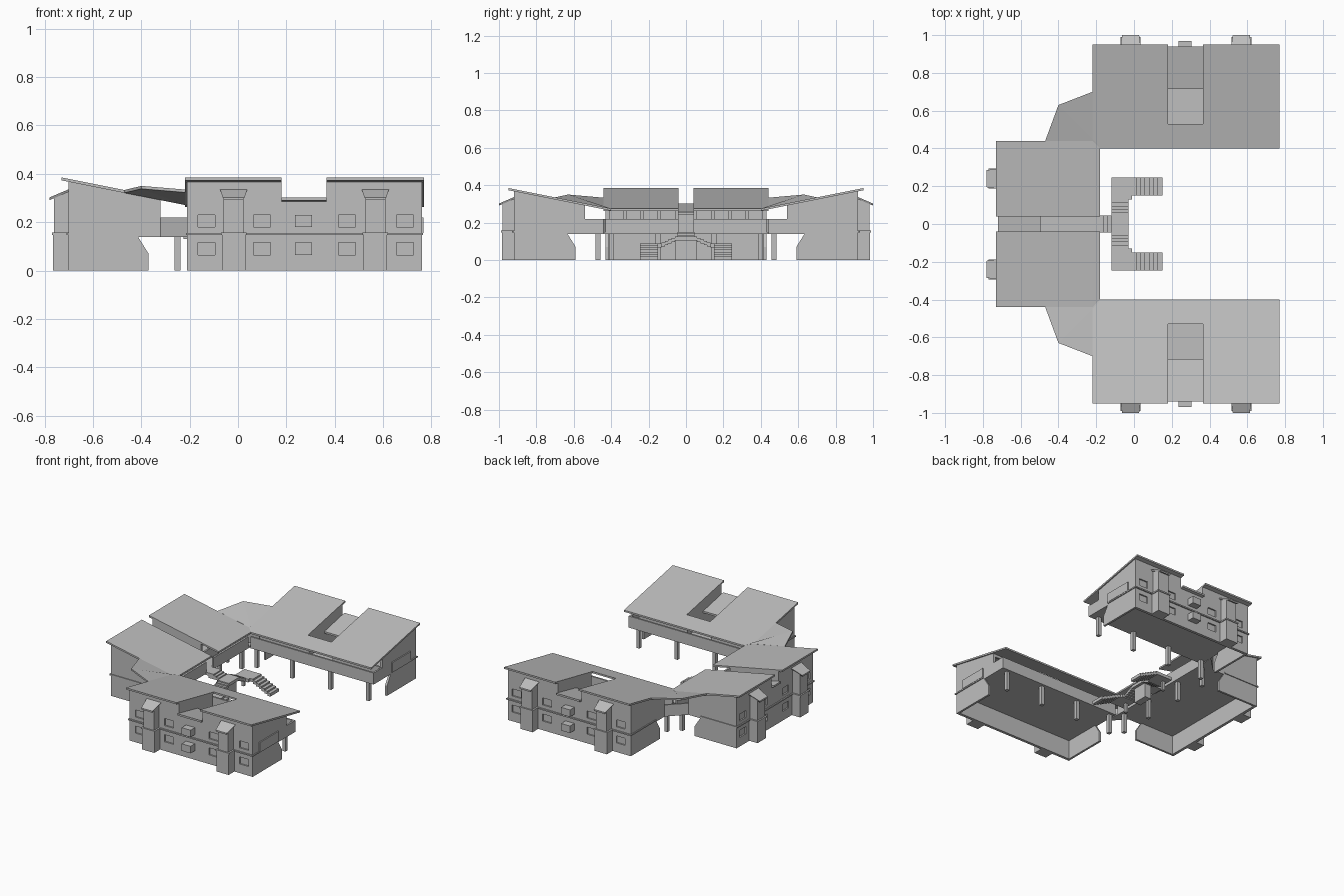
import bpy, bmesh
from mathutils import Vector

if "Cube" in bpy.data.objects:
    bpy.data.objects.remove(bpy.data.objects["Cube"], do_unlink=True)

GREY = (0.52, 0.52, 0.52, 1)
mat = bpy.data.materials.new("plain grey")
mat.use_nodes = True
mat.diffuse_color = GREY
mat.node_tree.nodes["Principled BSDF"].inputs["Base Color"].default_value = GREY

# Local frames: u runs along a wing, v points outward from the courtyard
FRAMES = {
    "front": lambda u, v, z: Vector((u, -v, z)),
    "rear": lambda u, v, z: Vector((u, v, z)),
    "middle": lambda u, v, z: Vector((0.22 - v, u, z)),
    "world": lambda u, v, z: Vector((u, v, z)),
}


def finish(name, bm):
    bmesh.ops.recalc_face_normals(bm, faces=bm.faces)
    mesh = bpy.data.meshes.new(name)
    bm.to_mesh(mesh)
    bm.free()
    mesh.materials.append(mat)
    ob = bpy.data.objects.new(name, mesh)
    bpy.context.collection.objects.link(ob)
    return ob


def loft(bm, ring_a, ring_b):
    """Close two matching rings of points into a solid."""
    a = [bm.verts.new(p) for p in ring_a]
    b = [bm.verts.new(p) for p in ring_b]
    bm.faces.new(a)
    bm.faces.new(b[::-1])
    for i in range(len(a)):
        j = (i + 1) % len(a)
        bm.faces.new((a[i], b[i], b[j], a[j]))


def section(bm, f, pts, u0, u1):
    """Extrude a (v, z) section along u."""
    loft(bm, [f(u0, v, z) for v, z in pts], [f(u1, v, z) for v, z in pts])


def box(bm, f, u0, u1, v0, v1, z0, z1):
    section(bm, f, [(v0, z0), (v1, z0), (v1, z1), (v0, z1)], u0, u1)


def part(name, build):
    bm = bmesh.new()
    build(bm)
    return finish(name, bm)


FLOOR, RAIL, SKIN = 0.15, 0.22, 0.012
OUT, ROOM, EDGE = 0.92, 0.54, 0.44


def roof_z(v):
    return 0.385 - 0.2 * (0.95 - v)


def under(v):
    return roof_z(v) - SKIN


def slab(bm, f, u0, u1, v0, v1):
    section(bm, f, [(v0, roof_z(v0)), (v1, roof_z(v1)), (v1, under(v1)), (v0, under(v0))], u0, u1)


def wing(tag, u0, u1, n0, n1, notch_in, bays, windows, columns, end_rail, over):
    f = FRAMES[tag]
    blocks = ((u0, n0), (n1, u1))

    # Sloping roofs either side of the notch, and the sunken roof inside it
    def roofs(bm):
        slab(bm, f, u0 - over, n0, 0.40, 0.95)
        slab(bm, f, n1, u1 + over, 0.40, 0.95)
        if notch_in > 0.41:
            slab(bm, f, n0, n1, 0.40, notch_in)
    part(tag + "_roof", roofs)
    part(tag + "_sunken_roof", lambda bm: section(
        bm, f, [(0.94, 0.303), (0.94, 0.290), (0.715, 0.243), (0.715, 0.256)], n0, n1))

    # Outer wall with recessed windows
    def wall(bm):
        for a, b in blocks:
            section(bm, f, [(OUT, 0), (OUT, under(OUT)), (0.90, under(0.90)), (0.90, 0)], a, b)
        box(bm, f, n0, n1, 0.90, OUT, 0, 0.288)
    outer = part(tag + "_outer_wall", wall)

    def holes(bm):
        for c in windows:
            for z in (0.065, 0.18):
                box(bm, f, c - 0.035, c + 0.035, OUT - 0.01, OUT + 0.05, z, z + 0.05)
    cutter = part("window_cutter", holes)
    mod = outer.modifiers.new("windows", "BOOLEAN")
    mod.object = cutter
    mod.solver = "EXACT"
    bpy.context.view_layer.objects.active = outer
    bpy.ops.object.modifier_apply(modifier=mod.name)
    bpy.data.objects.remove(cutter, do_unlink=True)

    # End walls with a sloped foot, and the walls flanking the notch
    def ends(bm):
        pts = [(OUT, 0), (OUT, under(OUT)), (ROOM, under(ROOM)), (ROOM, FLOOR),
               (0.64, FLOOR), (0.59, 0.07), (0.59, 0)]
        section(bm, f, pts, u0, u0 + 0.015)
        section(bm, f, pts, u1 - 0.015, u1)
        upper = [(OUT, FLOOR), (OUT, under(OUT)), (ROOM, under(ROOM)), (ROOM, FLOOR)]
        section(bm, f, upper, n0 - 0.012, n0)
        section(bm, f, upper, n1, n1 + 0.012)
    part(tag + "_cross_walls", ends)

    # Upper floor and gallery
    part(tag + "_floor", lambda bm: box(bm, f, u0, u1, EDGE, 0.91, FLOOR - 0.012, FLOOR))

    # Gallery side wall: sill, piers and header leaving a strip of openings
    def room_wall(bm):
        for a, b in blocks:
            box(bm, f, a, b, ROOM, ROOM + 0.012, FLOOR, RAIL)
            box(bm, f, a, b, ROOM, ROOM + 0.012, 0.272, under(ROOM))
            count = max(3, round((b - a) / 0.09))
            for i in range(count + 1):
                c = a + 0.01 + (b - a - 0.02) * i / count
                box(bm, f, c - 0.01, c + 0.01, ROOM, ROOM + 0.012, RAIL, 0.272)
    part(tag + "_room_wall", room_wall)

    # Gallery parapet
    def parapet(bm):
        spans = blocks if tag == "middle" else ((u0, u1),)
        for a, b in spans:
            box(bm, f, a, b, EDGE, EDGE + SKIN, FLOOR - 0.012, RAIL)
        if end_rail:
            box(bm, f, u1 - SKIN, u1, EDGE, ROOM, FLOOR - 0.012, RAIL)
    part(tag + "_parapet", parapet)

    # Columns under the gallery
    def posts(bm):
        for c in columns:
            box(bm, f, c - 0.0125, c + 0.0125, 0.458, 0.483, 0, FLOOR - 0.006)
    part(tag + "_columns", posts)

    # Projecting band at floor level
    def band(bm):
        box(bm, f, u0 - 0.006, u1 + 0.006, OUT - 0.005, OUT + 0.009, 0.147, 0.156)
        for a in (u0 - 0.006, u1 - 0.005):
            box(bm, f, a, a + 0.011, 0.64, OUT, 0.147, 0.156)
    part(tag + "_band", band)

    # Projecting bays with flared sloping caps
    def bay(bm):
        for c in bays:
            box(bm, f, c - 0.048, c + 0.048, 0.91, 0.985, 0, FLOOR)
            box(bm, f, c - 0.053, c + 0.053, 0.91, 0.990, 0.147, 0.157)
            section(bm, f, [(0.91, FLOOR), (0.98, FLOOR), (0.98, 0.305), (0.91, 0.328)],
                    c - 0.041, c + 0.041)
            cap = [(-0.057, 0.918, 0.337), (0.057, 0.918, 0.337), (0.045, 1.0, 0.302), (-0.045, 1.0, 0.302)]
            loft(bm, [f(c + u, v, z) for u, v, z in cap],
                 [f(c + u * 0.9, v, z - 0.011) for u, v, z in cap])
    part(tag + "_bays", bay)


side = dict(u0=-0.21, u1=0.76, n0=0.18, n1=0.365, notch_in=0.53, bays=(-0.018, 0.568),
            windows=(-0.13, 0.1, 0.27, 0.45, 0.69), columns=(-0.18, 0.1, 0.4, 0.7),
            end_rail=True, over=0.009)
wing("front", **side)
wing("rear", **side)
wing("middle", u0=-0.43, u1=0.43, n0=-0.04, n1=0.04, notch_in=0.40, bays=(-0.24, 0.24),
     windows=(-0.36, -0.12, 0.12, 0.36), columns=(-0.4, -0.15, 0.15, 0.4), end_rail=False, over=0.01)

W = FRAMES["world"]
for tag, s in (("front", -1), ("rear", 1)):
    # Hipped corner roof joining the wings
    def corner(bm):
        ring = [(-0.17, 0.40, 0.275), (-0.219, 0.44, 0.283), (-0.219, 0.70, 0.335),
                (-0.40, 0.63, 0.35), (-0.47, 0.44, 0.333), (-0.22, 0.44, 0.284)]
        top = [bm.verts.new((x, y * s, z)) for x, y, z in ring]
        low = [bm.verts.new((x, y * s, z - SKIN)) for x, y, z in ring]
        for r in (top, low):
            bm.faces.new((r[0], r[1], r[2], r[3]))
            bm.faces.new((r[0], r[3], r[4], r[5]))
        for i in range(6):
            j = (i + 1) % 6
            bm.faces.new((top[i], low[i], low[j], top[j]))
    part(tag + "_corner_roof", corner)

    # Corner walkway and its slanting outer parapet
    def walkway(bm):
        pts = [(-0.22, 0.43), (-0.21, 0.54), (-0.32, 0.43)]
        loft(bm, [W(x, y * s, FLOOR) for x, y in pts], [W(x, y * s, FLOOR - SKIN) for x, y in pts])
        rail = [(-0.21, 0.54), (-0.32, 0.43), (-0.312, 0.422), (-0.202, 0.532)]
        loft(bm, [W(x, y * s, RAIL) for x, y in rail], [W(x, y * s, FLOOR - SKIN) for x, y in rail])
    part(tag + "_corner_walkway", walkway)

    # Name plate on the gable end
    part(tag + "_end_plate", lambda bm: box(
        bm, W, 0.76, 0.768, *sorted((0.64 * s, 0.85 * s)), 0.155, RAIL))

    # Split stair: upper flight along y, landing, lower flight along x
    def stairs(bm):
        def tread(x0, x1, y0, y1, z):
            box(bm, W, x0, x1, y0 * s, y1 * s, z - 0.022, z)
        for i in range(4):
            y = 0.06 + 0.0175 * i
            tread(-0.12, -0.03, y, y + 0.0175, 0.118 - 0.008 * i)
        tread(-0.12, -0.01, 0.13, 0.245, 0.088)
        for i in range(7):
            x = -0.01 + 0.0229 * i
            tread(x, x + 0.0229, 0.15, 0.245, 0.078 - 0.011 * i + 0.01)
        box(bm, W, -0.10, -0.08, 0.18 * s, 0.20 * s, 0, 0.07)
    part(tag + "_stair", stairs)


# Middle landing, its support, and the steps up to the gallery
def landing(bm):
    box(bm, W, -0.12, -0.03, -0.06, 0.06, 0.105, 0.126)
    box(bm, W, -0.10, -0.05, -0.055, 0.055, 0, 0.105)
    for i in range(3):
        x = -0.14 - 0.02 * i
        box(bm, W, x - 0.022, x + 0.02, -0.045, 0.045, 0.115, 0.134 + 0.008 * i)
    box(bm, W, -0.225, -0.178, -0.045, 0.045, 0.13, FLOOR)
part("stair_landing", landing)
